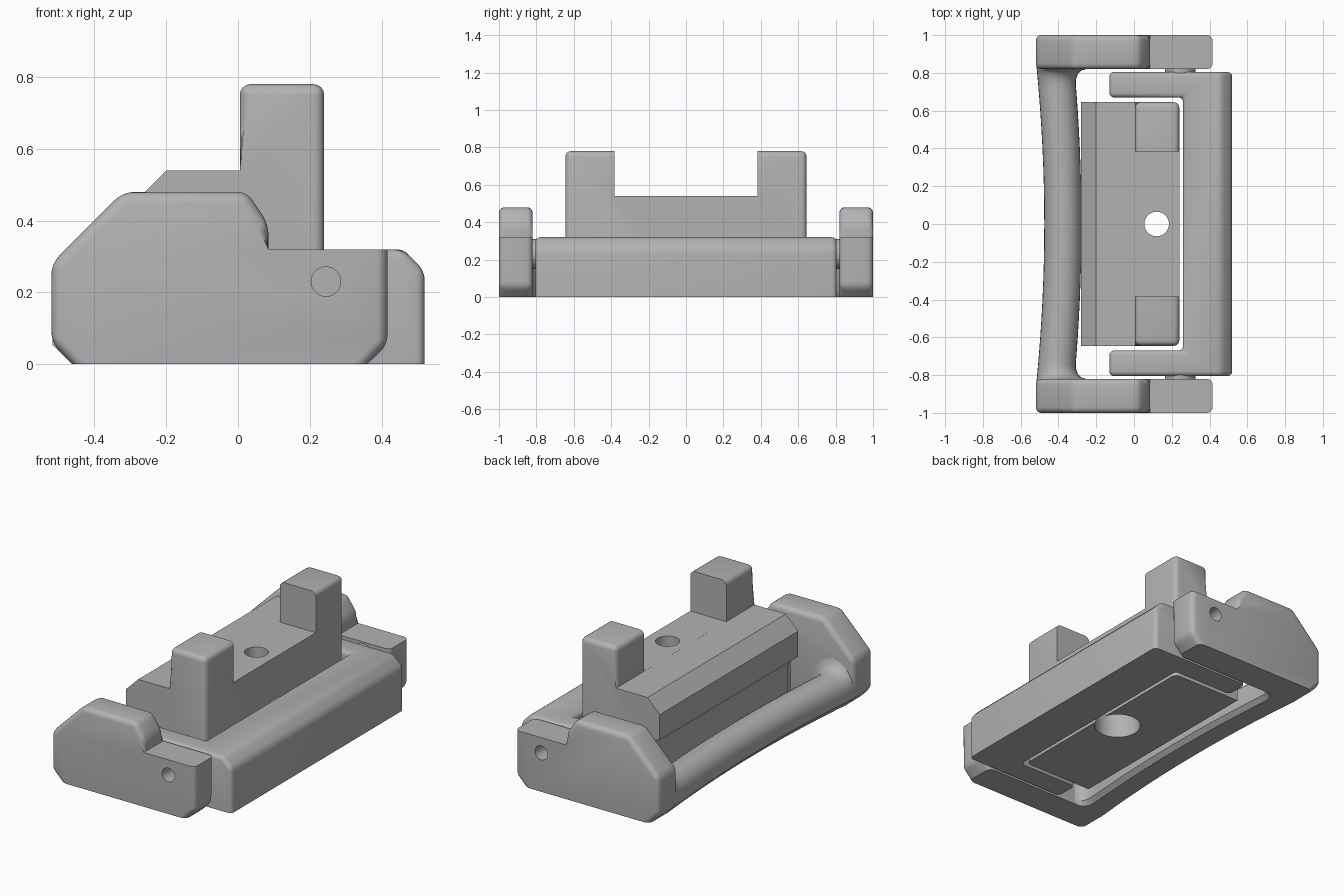
import bpy, bmesh, math
from mathutils import Vector

if "Cube" in bpy.data.objects:
    bpy.data.objects.remove(bpy.data.objects["Cube"], do_unlink=True)

grey = bpy.data.materials.new("plain grey")
grey.use_nodes = True
COLOUR = (0.45, 0.45, 0.45, 1)
grey.diffuse_color = COLOUR
grey.node_tree.nodes["Principled BSDF"].inputs["Base Color"].default_value = COLOUR


def finish(name, bm):
    bmesh.ops.recalc_face_normals(bm, faces=bm.faces)
    mesh = bpy.data.meshes.new(name)
    bm.to_mesh(mesh)
    bm.free()
    mesh.materials.append(grey)
    obj = bpy.data.objects.new(name, mesh)
    bpy.context.collection.objects.link(obj)
    return obj


def smooth(obj):
    bpy.ops.object.select_all(action='DESELECT')
    obj.select_set(True)
    bpy.context.view_layer.objects.active = obj
    bpy.ops.object.shade_smooth_by_angle(angle=math.radians(32))


def prism(outline, axis, low, high):
    """Extrude a 2D outline along y (xz outline) or z (xy outline)."""
    bm = bmesh.new()
    place = (lambda a, b: (a, low, b)) if axis == 'y' else (lambda a, b: (a, b, low))
    face = bm.faces.new([bm.verts.new(place(a, b)) for a, b in outline])
    step = Vector((0, high - low, 0)) if axis == 'y' else Vector((0, 0, high - low))
    new = bmesh.ops.extrude_face_region(bm, geom=[face])["geom"]
    bmesh.ops.translate(bm, vec=step, verts=[v for v in new if isinstance(v, bmesh.types.BMVert)])
    bmesh.ops.recalc_face_normals(bm, faces=bm.faces)
    return bm


def bevel(bm, rule, size, segments=4):
    edges = [e for e in bm.edges if rule(e)]
    bmesh.ops.bevel(bm, geom=edges, offset=size, segments=segments, profile=0.5,
                    affect='EDGES', clamp_overlap=True)


def mid(e):
    return (e.verts[0].co + e.verts[1].co) / 2


def cylinder(name, r_low, r_high, start, end):
    bm = bmesh.new()
    start, end = Vector(start), Vector(end)
    bmesh.ops.create_cone(bm, cap_ends=True, segments=40, radius1=r_low, radius2=r_high,
                          depth=(end - start).length)
    turn = (end - start).to_track_quat('Z', 'Y')
    bmesh.ops.rotate(bm, cent=(0, 0, 0), matrix=turn.to_matrix(), verts=bm.verts)
    bmesh.ops.translate(bm, vec=(start + end) / 2, verts=bm.verts)
    return finish(name, bm)


def cut(obj, tool):
    """Apply a boolean difference and remove the cutter."""
    tool.hide_render = True
    mod = obj.modifiers.new("cut", 'BOOLEAN')
    mod.operation, mod.solver, mod.object = 'DIFFERENCE', 'EXACT', tool
    bpy.ops.object.select_all(action='DESELECT')
    bpy.context.view_layer.objects.active = obj
    obj.select_set(True)
    bpy.ops.object.modifier_apply(modifier=mod.name)
    bpy.data.objects.remove(tool, do_unlink=True)


# Side plates, each with a blind pivot hole and a boss towards the frame
plate_outline = [(-0.46, 0), (0.36, 0), (0.416, 0.055), (0.416, 0.32), (0.085, 0.32),
                 (0.085, 0.39), (0.025, 0.48), (-0.32, 0.48), (-0.52, 0.28), (-0.52, 0.06)]
for side, label in ((-1, "front"), (1, "back")):
    bm = prism(plate_outline, 'y', *sorted((side * 0.82, side)))
    bevel(bm, lambda e: e.is_convex and mid(e).z > 0.001 and abs(mid(e).z - 0.32) > 0.001, 0.03)
    plate = finish(label + "_side_plate", bm)
    cut(plate, cylinder("hole_cutter", 0.041, 0.041, (0.245, side * 0.88, 0.23), (0.245, side * 1.1, 0.23)))
    smooth(plate)
    smooth(cylinder(label + "_pivot_boss", 0.08, 0.08, (0.245, side * 0.79, 0.23), (0.245, side * 0.83, 0.23)))

# C-shaped frame with a chamfered outer top edge
half = [(0.52, 0.805), (-0.13, 0.805), (-0.13, 0.67), (0.26, 0.67)]
bm = prism(half + [(x, -y) for x, y in reversed(half)], 'z', 0, 0.32)
bevel(bm, lambda e: mid(e).x > 0.51 and mid(e).z > 0.31, 0.06, 1)
bevel(bm, lambda e: mid(e).z > 0.001, 0.025)
smooth(finish("pivot_frame", bm))

# Centre block: upright posts at both ends, hollowed back underside, stepped bore
hollow = [(-0.28 + 0.07 * math.sin(t * math.pi / 12), 0.20 + 0.11 * math.cos(t * math.pi / 12))
          for t in range(7)]
block_outline = [(-0.21, 0), (0.24, 0), (0.24, 0.78), (0.005, 0.78), (0.005, 0.54),
                 (-0.20, 0.54), (-0.28, 0.46)] + hollow
bm = prism(block_outline, 'y', -0.645, 0.645)
bevel(bm, lambda e: e.is_convex and (mid(e).x > 0.23 or mid(e).z > 0.55)
      and mid(e).z > 0.001, 0.03)
block = finish("centre_block", bm)
cut(block, finish("slot_cutter", prism([(-0.1, 0.5402), (0.4, 0.5402), (0.4, 0.9), (-0.1, 0.9)],
                                       'y', -0.383, 0.383)))
cut(block, cylinder("bore_cutter", 0.065, 0.065, (0.12, 0, -0.1), (0.12, 0, 0.8)))
cut(block, cylinder("counterbore_cutter", 0.127, 0.127, (0.12, 0, -0.1), (0.12, 0, 0.3)))
smooth(block)

# Bowed handle bar: rounded top, flat bottom, flared into the side plates
bm = bmesh.new()
rings = []
stations = [-0.84, -0.82, -0.812, -0.80, -0.785, -0.765, -0.74]
stations += [-0.7 + 0.1 * i for i in range(8)]
stations += [-y for y in reversed(stations[:-1])]
for y in stations:
    bow = 1 - (y / 0.82) ** 2
    reach = min(1, max(0, (abs(y) - 0.74) / 0.08))
    flare = 0.06 * (1 - math.sqrt(1 - reach ** 2))
    left, right = -0.515 + 0.04 * bow, -0.315 + 0.037 * bow + flare
    top, shoulder = 0.20 + flare, 0.10
    centre, width = (left + right) / 2, (right - left) / 2
    ring = [(left + 0.055, 0), (right - 0.025, 0), (right, 0.025)]
    ring += [(centre + width * math.cos(i * math.pi / 14),
              shoulder + (top - shoulder) * math.sin(i * math.pi / 14)) for i in range(15)]
    ring += [(left, 0.055)]
    rings.append([bm.verts.new((x, y, z)) for x, z in ring])
for a, b in zip(rings, rings[1:]):
    for i in range(len(a)):
        j = (i + 1) % len(a)
        bm.faces.new((a[i], a[j], b[j], b[i]))
bm.faces.new(rings[0])
bm.faces.new(rings[-1])
smooth(finish("handle_bar", bm))
